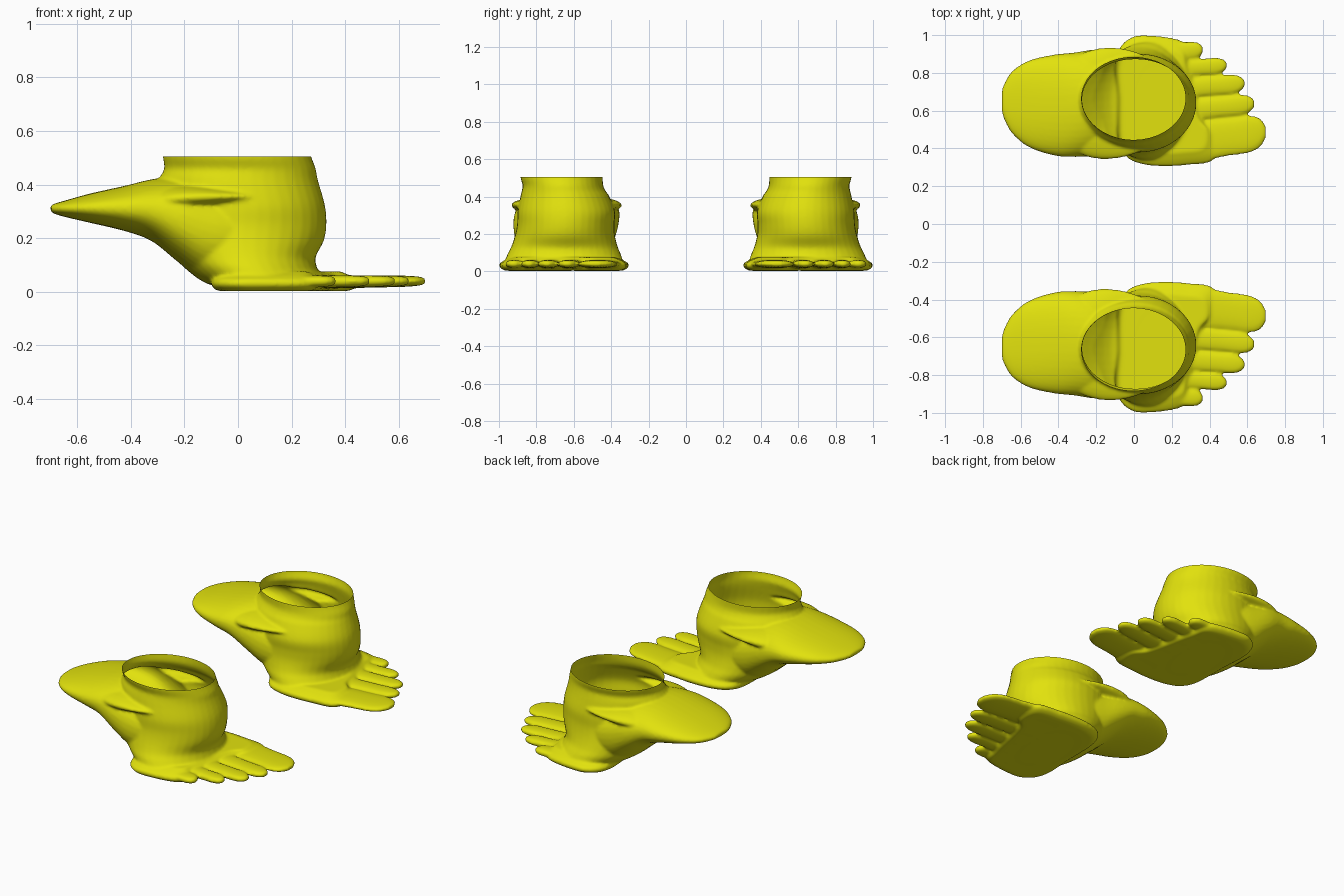
import bpy, bmesh, math
from mathutils import Vector

yellow = bpy.data.materials.new("yellow")
yellow.diffuse_color = (0.76, 0.76, 0.004, 1)


def resample(rows, n=5):
    """Smooth curve through the rows."""
    out = []
    for i in range(len(rows) - 1):
        a, b, c, d = [rows[min(max(k, 0), len(rows) - 1)] for k in (i - 1, i, i + 1, i + 2)]
        for s in range(n):
            t = s / n
            out.append([q + 0.5 * t * (r - p + t * (2*p - 5*q + 4*r - w + t * (3*(q - r) + w - p)))
                        for p, q, r, w in zip(a, b, c, d)])
    return out + [list(rows[-1])]


def skin(bm, rings):
    """Closed skin over a stack of rings."""
    vs = [[bm.verts.new(p) for p in r] for r in rings]
    n = len(vs[0])
    for a, b in zip(vs, vs[1:]):
        for i in range(n):
            bm.faces.new((a[i], a[(i + 1) % n], b[(i + 1) % n], b[i]))
    bm.faces.new(vs[0][::-1])
    bm.faces.new(vs[-1])


def loft(bm, axis, rows, power=1.0, n=40):
    """Rows hold: position on axis, then min and max on the two other axes."""
    rings = []
    for p, a0, a1, b0, b1 in resample(rows):
        ring = []
        for i in range(n):
            t = 2 * math.pi * i / n
            c, s = [math.copysign(abs(f) ** power, f) for f in (math.cos(t), math.sin(t))]
            u, v = (a0 + a1) / 2 + c * (a1 - a0) / 2, (b0 + b1) / 2 + s * (b1 - b0) / 2
            ring.append((u, v, p) if axis == 'z' else (p, u, v))
        rings.append(ring)
    skin(bm, rings)


bm = bmesh.new()
# ankle and underside of the heel: z, x range, y range
loft(bm, 'z', [(0.005, 0.0, 0.22, 0.45, 0.85), (0.025, -0.1, 0.28, 0.37, 0.94),
               (0.05, -0.15, 0.31, 0.34, 0.965), (0.09, -0.2, 0.295, 0.348, 0.955),
               (0.13, -0.24, 0.29, 0.365, 0.935), (0.19, -0.29, 0.32, 0.38, 0.915),
               (0.25, -0.29, 0.33, 0.383, 0.903), (0.32, -0.28, 0.325, 0.38, 0.90),
               (0.40, -0.295, 0.303, 0.41, 0.885), (0.43, -0.29, 0.295, 0.43, 0.878),
               (0.46, -0.275, 0.29, 0.443, 0.873),
               (0.50, -0.28, 0.275, 0.445, 0.885), (0.54, -0.285, 0.265, 0.445, 0.885)])
# broad flap running into the heel: x, y range, z range
loft(bm, 'x', [(-0.70, 0.59, 0.71, 0.30, 0.322), (-0.682, 0.54, 0.755, 0.29, 0.33),
               (-0.64, 0.472, 0.815, 0.278, 0.342), (-0.55, 0.403, 0.868, 0.257, 0.367),
               (-0.42, 0.362, 0.897, 0.226, 0.396), (-0.32, 0.355, 0.907, 0.188, 0.42),
               (-0.22, 0.36, 0.922, 0.108, 0.43), (-0.12, 0.375, 0.92, 0.035, 0.415),
               (-0.02, 0.39, 0.905, 0.02, 0.39), (0.10, 0.42, 0.87, 0.02, 0.37)], 0.9)
# soft ridge around the sides of the ankle
loft(bm, 'x', [(-0.36, 0.42, 0.85, 0.30, 0.37), (-0.26, 0.36, 0.91, 0.285, 0.405),
               (-0.16, 0.343, 0.933, 0.295, 0.41), (-0.06, 0.352, 0.93, 0.31, 0.40),
               (0.03, 0.38, 0.905, 0.32, 0.39), (0.12, 0.42, 0.86, 0.33, 0.37)])
# thin sole
outline = resample([(-0.09, 0.68), (-0.10, 0.84), (-0.075, 0.935), (-0.02, 0.985), (0.05, 1.0),
                    (0.2, 0.985), (0.28, 0.95), (0.30, 0.87), (0.325, 0.77), (0.345, 0.67),
                    (0.38, 0.54), (0.44, 0.46), (0.42, 0.338), (0.28, 0.312), (0.15, 0.305),
                    (0.04, 0.317), (-0.04, 0.355), (-0.085, 0.45), (-0.09, 0.68)])[:-1][::-1]
skin(bm, [[(0.15 + (x - 0.15) * s, 0.65 + (y - 0.65) * s, z) for x, y in outline]
          for z, s in ((0.003, 0.9), (0.012, 0.96), (0.024, 0.995), (0.036, 1.0), (0.046, 0.98),
                       (0.06, 0.91), (0.076, 0.8))])
# toes: root x, root y, tip x, tip y, half width at root and near the tip
for x0, y0, x1, y1, w0, w1 in [(0.22, 0.425, 0.698, 0.487, 0.112, 0.097),
                               (0.22, 0.595, 0.638, 0.637, 0.060, 0.055),
                               (0.20, 0.715, 0.585, 0.744, 0.055, 0.053),
                               (0.16, 0.815, 0.491, 0.840, 0.048, 0.045),
                               (0.12, 0.905, 0.365, 0.922, 0.06, 0.043)]:
    rows = []
    for t, f in ((0, 0.85), (0.3, 1), (0.6, 0.98), (0.8, 1), (0.9, 0.88), (0.96, 0.65), (1, 0.3)):
        y, w = y0 + (y1 - y0) * t, (w0 + (w1 - w0) * t) * f
        h, zc = (0.027 - 0.007 * t) * (0.4 + 0.6 * f), 0.036 + 0.004 * t
        rows.append((x0 + (x1 - x0) * t, y - w, y + w, zc - h, zc + h))
    loft(bm, 'x', rows, 0.85, 24)
bmesh.ops.recalc_face_normals(bm, faces=bm.faces)
mesh = bpy.data.meshes.new("foot")
bm.to_mesh(mesh)
bm.free()

# fuse the parts into one soft skin
foot = bpy.data.objects.new("left_foot", mesh)
bpy.context.collection.objects.link(foot)
fuse = foot.modifiers.new("fuse", 'REMESH')
fuse.mode, fuse.voxel_size = 'VOXEL', 0.008
soft = foot.modifiers.new("soften", 'SMOOTH')
soft.factor, soft.iterations = 0.5, 7
bpy.context.view_layer.update()
fused = bpy.data.meshes.new_from_object(foot.evaluated_get(bpy.context.evaluated_depsgraph_get()))
foot.modifiers.clear()

# open the ankle at the top
bm = bmesh.new()
bm.from_mesh(fused)
bmesh.ops.bisect_plane(bm, geom=bm.verts[:] + bm.edges[:] + bm.faces[:], plane_co=(0, 0, 0.505),
                       plane_no=(0, 0, 1), clear_outer=True)
for f in bm.faces:
    f.smooth = True
bm.to_mesh(fused)
# mirrored twin
bmesh.ops.scale(bm, vec=Vector((1, -1, 1)), verts=bm.verts)
bmesh.ops.reverse_faces(bm, faces=bm.faces)
twin = bpy.data.meshes.new("right_foot")
bm.to_mesh(twin)
bm.free()
foot.data = fused
other = bpy.data.objects.new("right_foot", twin)
bpy.context.collection.objects.link(other)
for m in (fused, twin):
    m.materials.clear()
    m.materials.append(yellow)
